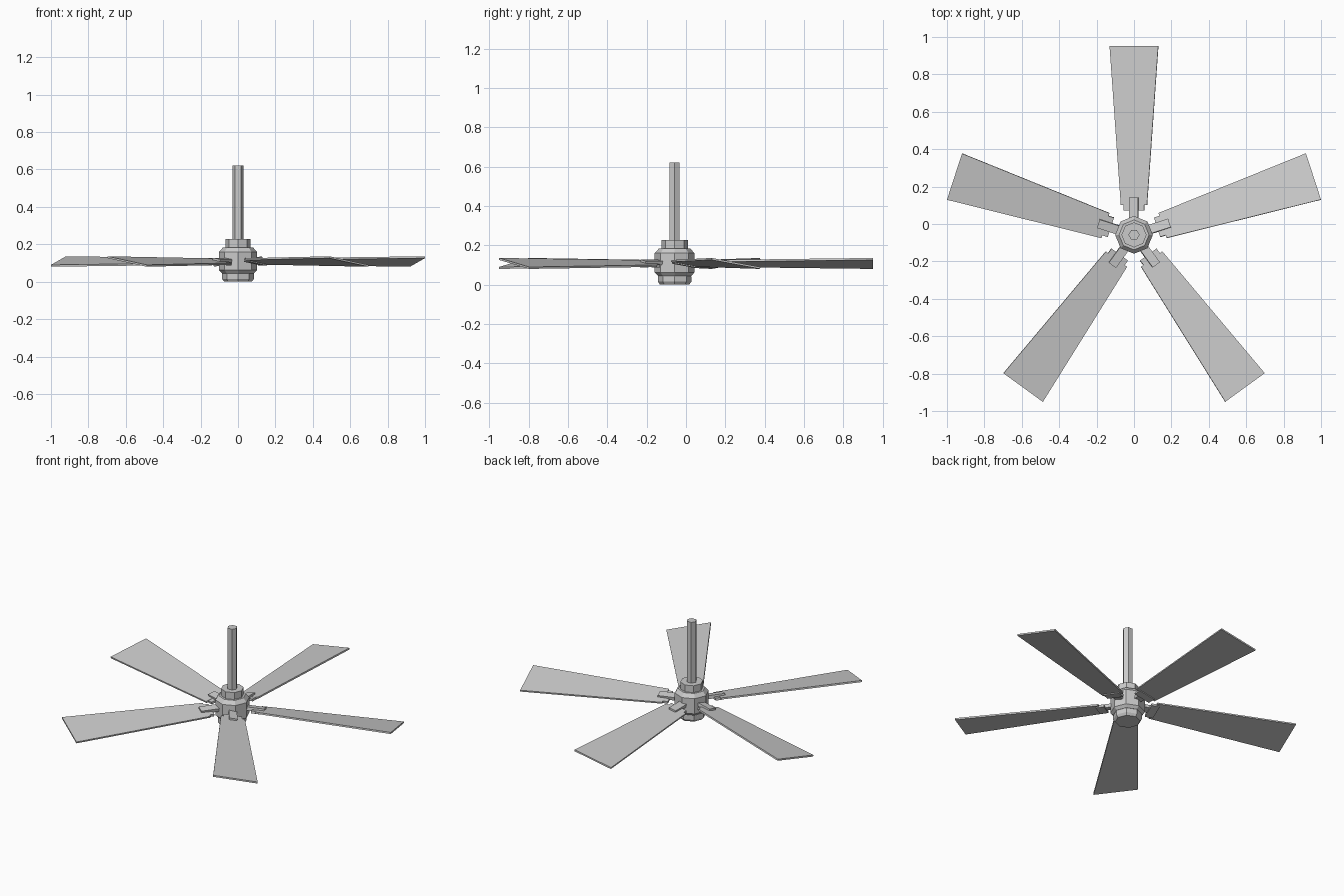
import bpy, bmesh, math
from mathutils import Matrix

if "Cube" in bpy.data.objects:
    bpy.data.objects.remove(bpy.data.objects["Cube"])

CY = -0.058      # hub axis offset that centres the five blades in y
BLADE_Z = 0.108
PITCH = Matrix.Rotation(math.radians(-10), 4, 'X')


def add_object(name, bm):
    bmesh.ops.recalc_face_normals(bm, faces=bm.faces)
    me = bpy.data.meshes.new(name)
    bm.to_mesh(me)
    bm.free()
    ob = bpy.data.objects.new(name, me)
    bpy.context.collection.objects.link(ob)
    return ob


def turned(name, profile, sides):
    """Faceted solid from (radius, z) rings with flat end caps."""
    bm = bmesh.new()
    rings = [[bm.verts.new((r * math.cos(math.tau * i / sides),
                            r * math.sin(math.tau * i / sides), z))
              for i in range(sides)] for r, z in profile]
    for a, b in zip(rings, rings[1:]):
        for i in range(sides):
            j = (i + 1) % sides
            bm.faces.new((a[i], a[j], b[j], b[i]))
    bm.faces.new(rings[0])
    bm.faces.new(rings[-1])
    add_object(name, bm).location = (0, CY, 0)


def slab(name, x0, x1, w0, w1, z0, z1, angle):
    """Tapered plate pointing outward, pitched and turned around the hub."""
    bm = bmesh.new()
    lo, hi = [[bm.verts.new((x, y, z)) for x, y in
               ((x0, -w0), (x1, -w1), (x1, w1), (x0, w0))] for z in (z0, z1)]
    bm.faces.new(lo)
    bm.faces.new(hi)
    for i in range(4):
        j = (i + 1) % 4
        bm.faces.new((lo[i], lo[j], hi[j], hi[i]))
    bm.transform(Matrix.Translation((0, CY, BLADE_Z))
                 @ Matrix.Rotation(angle, 4, 'Z') @ PITCH)
    add_object(name, bm)


# Hub stack and hanging rod
turned("lower_cap", [(0.07, 0.005), (0.074, 0.0), (0.085, 0.015), (0.085, 0.04), (0.08, 0.06)][1:], 8)
turned("motor_housing", [(0.085, 0.045), (0.101, 0.062), (0.101, 0.16), (0.08, 0.184)], 8)
turned("upper_collar", [(0.067, 0.17), (0.067, 0.228)], 8)
turned("down_rod", [(0.03, 0.2), (0.03, 0.62)], 6)

# Five blades with bracket plates and arms
for k in range(5):
    a = math.radians(90 + 72 * k)
    slab(f"blade_{k + 1}", 0.16, 1.009, 0.071, 0.132, -0.005, 0.005, a)
    slab(f"bracket_plate_{k + 1}", 0.13, 0.18, 0.055, 0.055, -0.011, 0.004, a)
    slab(f"blade_arm_{k + 1}", 0.06, 0.2, 0.024, 0.024, -0.005, 0.016, a)
